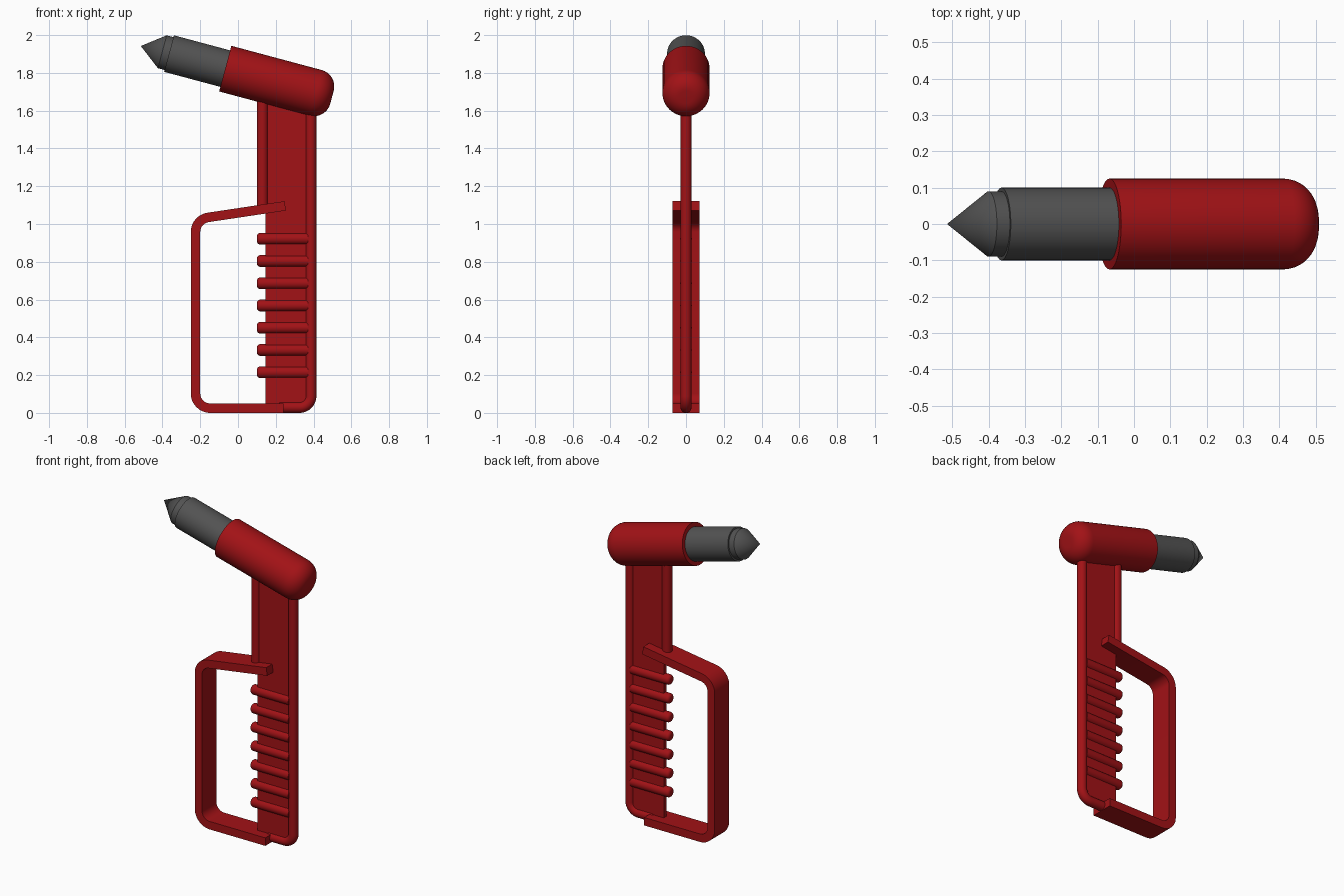
import bpy, bmesh
from math import sin, cos, pi, radians
from mathutils import Vector, Matrix

if "Cube" in bpy.data.objects:
    bpy.data.objects.remove(bpy.data.objects["Cube"])


def material(name, color):
    m = bpy.data.materials.new(name)
    m.diffuse_color = (*color, 1)
    m.use_nodes = True
    m.node_tree.nodes["Principled BSDF"].inputs["Base Color"].default_value = m.diffuse_color
    return m


RED = material("red_plastic", (0.36, 0.006, 0.008))
STEEL = material("dark_steel", (0.085, 0.085, 0.085))


def finish(name, bm, mat, angle=35):
    bmesh.ops.recalc_face_normals(bm, faces=bm.faces[:])
    me = bpy.data.meshes.new(name)
    bm.to_mesh(me)
    bm.free()
    me.materials.append(mat)
    ob = bpy.data.objects.new(name, me)
    bpy.context.collection.objects.link(ob)
    bpy.ops.object.select_all(action='DESELECT')
    ob.select_set(True)
    bpy.context.view_layer.objects.active = ob
    bpy.ops.object.shade_smooth_by_angle(angle=radians(angle))
    return ob


def lathe(name, profile, mat, matrix, n=48):
    """Revolve (distance, radius) points around the local x axis."""
    bm = bmesh.new()
    vs = [bm.verts.new((s, 0, r)) for s, r in profile]
    es = [bm.edges.new(p) for p in zip(vs, vs[1:])]
    bmesh.ops.spin(bm, geom=vs + es, cent=(0, 0, 0), axis=(1, 0, 0),
                   angle=2 * pi, steps=n, use_merge=True)
    bmesh.ops.remove_doubles(bm, verts=bm.verts[:], dist=1e-5)
    bm.transform(matrix)
    return finish(name, bm, mat)


def arc(cx, cy, r, a0, a1, n=10):
    return [(cx + r * cos(radians(a0 + (a1 - a0) * i / n)),
             cy + r * sin(radians(a0 + (a1 - a0) * i / n))) for i in range(n + 1)]


def rounded(path, r, n=10):
    """Round the inner corners of an xz path with tangent arcs."""
    pts = [Vector(p) for p in path]
    out = [pts[0]]
    for a, b, c in zip(pts, pts[1:], pts[2:]):
        u, v = (a - b).normalized(), (c - b).normalized()
        half = u.angle(v) / 2
        mid = b + (u + v).normalized() * r / sin(half)
        p, q = b + u * r / (sin(half) / cos(half)), b + v * r / (sin(half) / cos(half))
        for i in range(n + 1):
            d = ((p - mid).lerp(q - mid, i / n)).normalized()
            out.append(mid + d * r)
    return out + [pts[-1]]


def sweep(name, path, section, mat):
    """Sweep an (in-plane offset, y) section along an xz path."""
    bm = bmesh.new()
    rings = []
    for i, p in enumerate(path):
        t = (path[min(i + 1, len(path) - 1)] - path[max(i - 1, 0)]).normalized()
        nrm = Vector((-t.y, t.x))
        rings.append([bm.verts.new((p.x + nrm.x * o, y, p.y + nrm.y * o)) for o, y in section])
    k = len(section)
    for a, b in zip(rings, rings[1:]):
        for j in range(k):
            bm.faces.new((a[j], a[(j + 1) % k], b[(j + 1) % k], b[j]))
    bm.faces.new(rings[0])
    bm.faces.new(rings[-1])
    return finish(name, bm, mat)


# Tilted head: red sleeve with rounded butt, steel shank and point
head = Matrix.Translation((-0.0675, 0, 1.8225)) @ Matrix.Rotation(radians(15), 4, 'Y')
lathe("head_sleeve", [(0, 0), (0, 0.125)] + arc(0.495, 0.035, 0.09, 90, 0) + [(0.585, 0)], RED, head)
lathe("steel_shank", [(0.05, 0), (0.05, 0.1), (-0.308, 0.1), (-0.308, 0)], STEEL, head)
lathe("steel_point", [(-0.29, 0), (-0.29, 0.09), (-0.345, 0.09), (-0.463, 0)], STEEL, head)

# Handle web plate
bm = bmesh.new()
bmesh.ops.create_cube(bm, size=1, matrix=Matrix.Translation((0.265, 0, 0.88))
                      @ Matrix.Diagonal((0.24, 0.026, 1.68, 1)))
finish("handle_web", bm, RED)

# Round rims along the back and upper front of the handle
circle = [(0.029 * cos(2 * pi * i / 20), 0.029 * sin(2 * pi * i / 20)) for i in range(20)]
sweep("back_rim", rounded([(0.386, 1.7), (0.386, 0.029), (0.22, 0.029)], 0.06), circle, RED)
sweep("front_rim", [Vector((0.13, 1.73)), Vector((0.13, 1.08))], circle, RED)

# Hand guard: flat strap bent into a loop
h, w = 0.025, 0.072
strap = [(-h, -w), (h, -w), (h, w), (-h, w)]
sweep("hand_guard", rounded([(0.24, 0.025), (-0.225, 0.025), (-0.225, 1.025), (0.25, 1.096)], 0.078),
      strap, RED)

# Grip ribs
for i in range(7):
    z = 0.215 + 0.1178 * i
    lathe(f"grip_rib_{i + 1}", [(0, 0)] + arc(0.018, 0.013, 0.018, 180, 90, 6) + [(0.27, 0.031), (0.27, 0)],
          RED, Matrix.Translation((0.1, 0, z)), 20)
